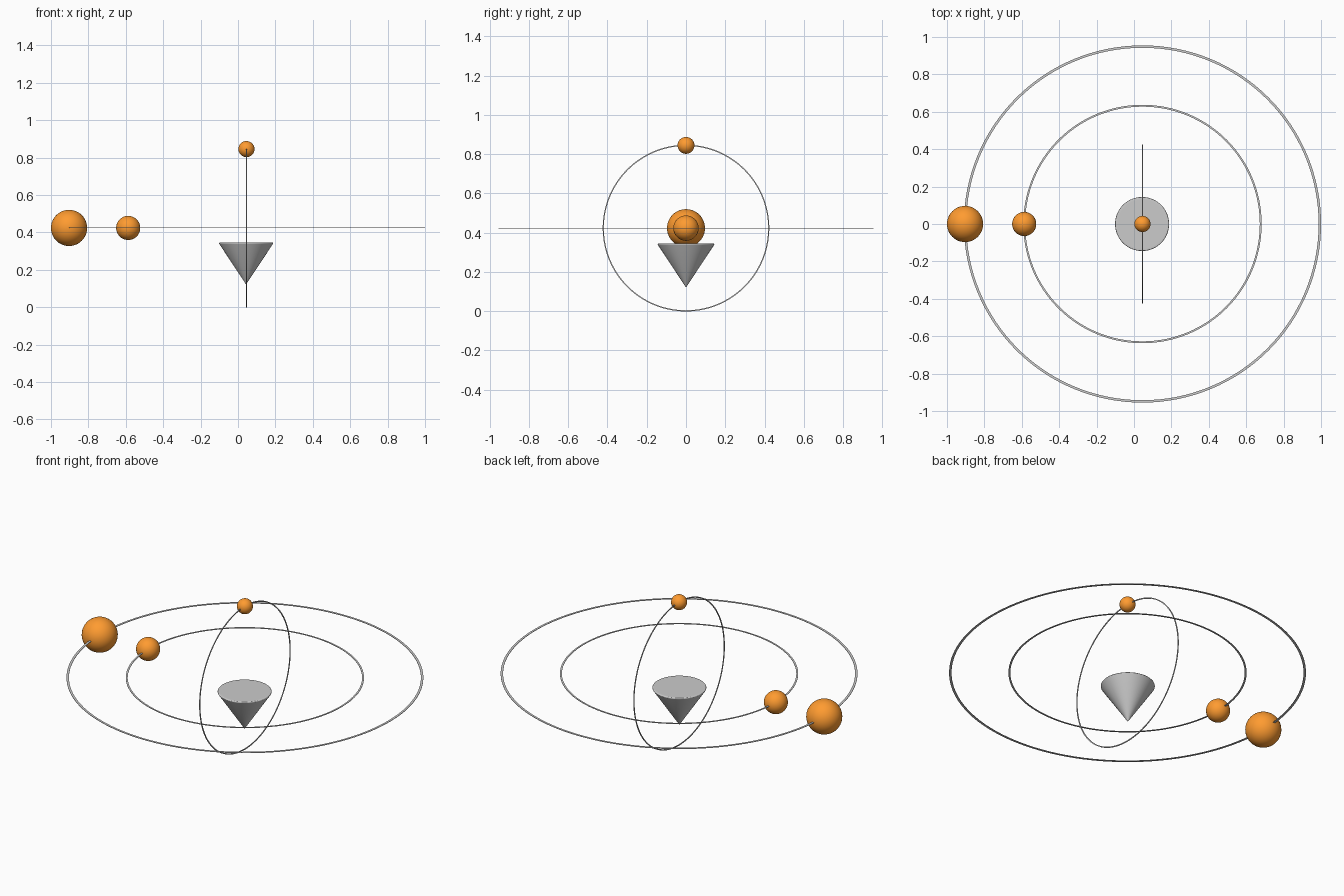
import bpy, bmesh, math
from mathutils import Matrix, Vector

if "Cube" in bpy.data.objects:
    bpy.data.objects.remove(bpy.data.objects["Cube"])

CX, CZ = 0.0452, 0.4235          # common centre of all orbits
orange = bpy.data.materials.new("orange")
orange.diffuse_color = (1.0, 0.33, 0.03, 1)
orange.use_nodes = True
orange.node_tree.nodes["Principled BSDF"].inputs["Base Color"].default_value = orange.diffuse_color


def lathe(name, profile, steps, matrix, closed=False):
    """Spin an (r, z) profile about z, then place it."""
    bm = bmesh.new()
    vs = [bm.verts.new((r, 0, z)) for r, z in profile]
    pairs = list(zip(vs, vs[1:])) + ([(vs[-1], vs[0])] if closed else [])
    edges = [bm.edges.new(p) for p in pairs]
    bmesh.ops.spin(bm, geom=vs + edges, axis=(0, 0, 1), cent=(0, 0, 0),
                   angle=math.tau, steps=steps)
    bmesh.ops.remove_doubles(bm, verts=bm.verts, dist=1e-5)
    bmesh.ops.recalc_face_normals(bm, faces=bm.faces)
    if bm.calc_volume(signed=True) < 0:
        bmesh.ops.reverse_faces(bm, faces=bm.faces)
    return finish(name, bm, matrix)


def finish(name, bm, matrix):
    mesh = bpy.data.meshes.new(name)
    bm.to_mesh(mesh)
    bm.free()
    ob = bpy.data.objects.new(name, mesh)
    bpy.context.collection.objects.link(ob)
    ob.matrix_world = matrix
    bpy.context.view_layer.objects.active = ob
    bpy.ops.object.select_all(action='DESELECT')
    ob.select_set(True)
    bpy.ops.object.shade_smooth_by_angle(angle=math.radians(35))
    return ob


# Orbits: flat rings, each 1.5 times smaller than the last, with a ball on each
flat = Matrix.Identity(4)
upright = Matrix.Rotation(math.pi / 2, 4, 'Y')      # -x side turns to the top
centre = Matrix.Translation((CX, 0, CZ))
for label, size, turn, w, t in (("outer", 1, flat, 0.0065, 0.0013),
                                ("middle", 1 / 1.5, flat, 0.005, 0.0013),
                                ("upright", 1 / 2.25, upright, 0.003, 0.002)):
    R = 0.9485 * size
    lathe(label + "_orbit_ring",
          [(R - w, -t), (R + w, -t), (R + w, t), (R - w, t)],
          128, centre @ turn, closed=True)
    bm = bmesh.new()
    bmesh.ops.create_uvsphere(bm, u_segments=48, v_segments=24,
                              radius=0.0967 * size)
    spot = Vector((CX, 0, CZ)) + turn @ Vector((-R, 0, 0))
    ball = finish(label + "_ball", bm, Matrix.Translation(spot))
    ball.data.materials.append(orange)

# Inverted cone with a rounded rim
rim = [(0.1395 + 0.005 * math.cos(a), 0.341 + 0.005 * math.sin(a))
       for a in (math.radians(-34 + 124 * i / 6) for i in range(7))]
lathe("cone", [(0, 0.121), (0.003, 0.1255)] + rim + [(0.13, 0.346), (0, 0.346)],
      64, Matrix.Translation((CX - 0.002, 0, 0)))
